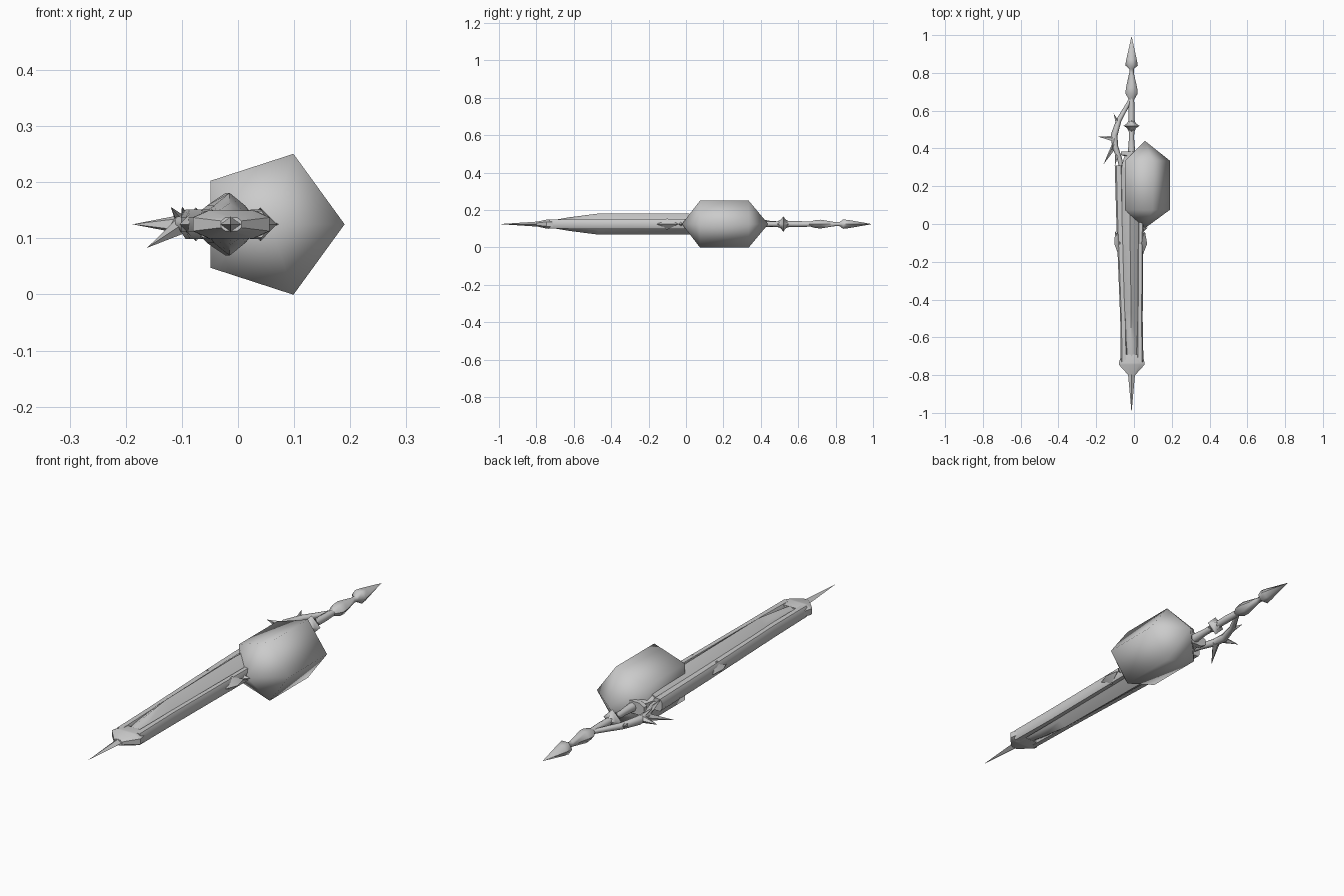
import bpy, bmesh, math
from mathutils import Vector

if "Cube" in bpy.data.objects:
    bpy.data.objects.remove(bpy.data.objects["Cube"])

AX, MID = -0.013, 0.125          # long axis of the weapon

grey = bpy.data.materials.new("pale_grey")
grey.diffuse_color = (0.6, 0.6, 0.6, 1)
grey.use_nodes = True
grey.node_tree.nodes["Principled BSDF"].inputs["Base Color"].default_value = grey.diffuse_color


def finish(name, bm, angle):
    bmesh.ops.recalc_face_normals(bm, faces=bm.faces)
    me = bpy.data.meshes.new(name)
    bm.to_mesh(me)
    bm.free()
    me.materials.append(grey)
    ob = bpy.data.objects.new(name, me)
    bpy.context.collection.objects.link(ob)
    bpy.ops.object.select_all(action='DESELECT')
    bpy.context.view_layer.objects.active = ob
    ob.select_set(True)
    bpy.ops.object.shade_smooth_by_angle(angle=math.radians(angle))
    return ob


def skin(name, rings, angle):
    """Join rings of points; a ring of one point closes to a tip."""
    bm = bmesh.new()
    loops = [[bm.verts.new(p) for p in r] for r in rings]
    for a, b in zip(loops, loops[1:]):
        n = max(len(a), len(b))
        for i in range(n):
            j = (i + 1) % n
            q = [a[i % len(a)], a[j % len(a)], b[j % len(b)], b[i % len(b)]]
            bm.faces.new(list(dict.fromkeys(q)))
    for end in (loops[0], loops[-1]):
        if len(end) > 2:
            bm.faces.new(end)
    return finish(name, bm, angle)


def turned(name, stations, sides, angle=60, cx=AX, turn=0.0):
    """Stations along y: (y, half width, half height)."""
    rings = []
    for y, rx, rz in stations:
        if rx == 0:
            rings.append([(cx, y, MID)])
        else:
            rings.append([(cx + rx * math.cos(turn + math.tau * i / sides), y,
                           MID + rz * math.sin(turn + math.tau * i / sides))
                          for i in range(sides)])
    return skin(name, rings, angle)


def profile(name, stations, shape, angle=40):
    """Stations along y: (y, left x, right x, half height); shape in -1..1."""
    rings = [[((l + r) / 2 + u * (r - l) / 2, y, MID + v * h) for u, v in shape]
             for y, l, r, h in stations]
    return skin(name, rings, angle)


def tube(name, path, radii, sides=6):
    """Tapered tube along a path; zero radius makes a tip."""
    pts = [Vector(p) for p in path]
    rings = []
    for i, p in enumerate(pts):
        d = (pts[min(i + 1, len(pts) - 1)] - pts[max(i - 1, 0)]).normalized()
        s = d.cross(Vector((0, 0, 1))).normalized()
        t = s.cross(d)
        if radii[i] == 0:
            rings.append([p])
        else:
            rings.append([p + radii[i] * (s * math.cos(math.tau * k / sides)
                                          + t * math.sin(math.tau * k / sides))
                          for k in range(sides)])
    return skin(name, rings, 70)


# five-sided bulb
turned("bulb", [(-0.022, 0, 0), (0.075, 0.132, 0.132), (0.335, 0.132, 0.132),
                (0.44, 0, 0)], 5, 180, cx=0.058)

# ridged central body, tapering towards the front
ridge = [(1, 0), (0.5, 0.6), (0, 1), (-0.5, 0.6), (-1, 0),
         (-0.5, -0.6), (0, -1), (0.5, -0.6)]
profile("ridged_body", [(-0.72, -0.05, 0.025, 0.02), (-0.62, -0.062, 0.032, 0.037),
                        (-0.47, -0.07, 0.04, 0.056), (0.0, -0.088, 0.044, 0.056),
                        (0.3, -0.095, 0.05, 0.045)], ridge, 60)

# chamfered side rails
slab = [(1, 0.5), (0.6, 1), (-0.6, 1), (-1, 0.5),
        (-1, -0.5), (-0.6, -1), (0.6, -1), (1, -0.5)]
profile("left_rail", [(-0.73, -0.07, -0.035, 0.024), (-0.5, -0.073, -0.04, 0.026),
                      (0.0, -0.093, -0.055, 0.026), (0.31, -0.102, -0.06, 0.026)], slab)
profile("right_rail", [(-0.73, 0.012, 0.05, 0.024), (-0.5, 0.016, 0.046, 0.026),
                       (0.0, 0.02, 0.05, 0.026), (0.25, 0.02, 0.05, 0.026)], slab)

# flared end cap and front spike
profile("end_cap", [(-0.8, -0.03, 0.006, 0.012), (-0.745, -0.08, 0.056, 0.024),
                    (-0.735, -0.08, 0.056, 0.025), (-0.69, -0.066, 0.044, 0.022)], slab)
turned("front_spike", [(-1.0, 0, 0), (-0.8, 0.018, 0.013), (-0.74, 0.03, 0.018)], 4)

# collar between body and handle
profile("collar", [(0.28, -0.075, 0.05, 0.03), (0.36, -0.05, 0.025, 0.024),
                   (0.365, -0.07, 0.045, 0.026), (0.385, -0.07, 0.045, 0.026)], slab)

# handle, its ring and the two-part pommel
turned("handle", [(0.37, 0.02, 0.02), (0.45, 0.014, 0.014), (0.6, 0.016, 0.016),
                  (0.68, 0.013, 0.013)], 8)
turned("handle_ring", [(0.485, 0.013, 0.013), (0.508, 0.024, 0.024),
                       (0.52, 0.042, 0.042), (0.532, 0.024, 0.024),
                       (0.555, 0.013, 0.013)], 4)
turned("pommel", [(0.655, 0.012, 0.012), (0.69, 0.032, 0.024), (0.72, 0.03, 0.027),
                  (0.8, 0.012, 0.012), (0.82, 0.012, 0.012), (0.84, 0.033, 0.029),
                  (0.87, 0.028, 0.025), (0.995, 0, 0)], 6)

# curved hand bow with thorns
tube("hand_bow", [(AX, 0.67, MID), (-0.04, 0.62, MID), (-0.08, 0.55, MID),
                  (-0.105, 0.47, MID), (-0.1, 0.41, MID), (-0.075, 0.34, MID),
                  (-0.055, 0.24, MID)],
     [0.009, 0.011, 0.014, 0.018, 0.016, 0.013, 0.008])
thorns = [((-0.085, 0.53, 0.125), (-0.108, 0.585, 0.14), 0.013),
          ((-0.105, 0.45, 0.125), (-0.188, 0.462, 0.125), 0.017),
          ((-0.1, 0.42, 0.122), (-0.162, 0.315, 0.083), 0.017),
          ((-0.1, 0.45, 0.13), (-0.12, 0.39, 0.156), 0.012),
          ((-0.09, 0.37, 0.125), (-0.1, 0.31, 0.157), 0.012)]
for i, (a, b, r) in enumerate(thorns):
    tube(f"bow_thorn_{i + 1}", [a, b], [r, 0], 5)

# small barbs on both edges of the body
for name, x, tip in (("left_barb", -0.075, -0.1), ("right_barb", 0.04, 0.058)):
    tube(name, [(x, -0.16, MID), (x, -0.1, MID), (tip, -0.04, MID)],
         [0.008, 0.03, 0], 4)
tube("edge_thorn", [(0.04, -0.03, MID), (0.072, -0.02, MID)], [0.016, 0], 4)
